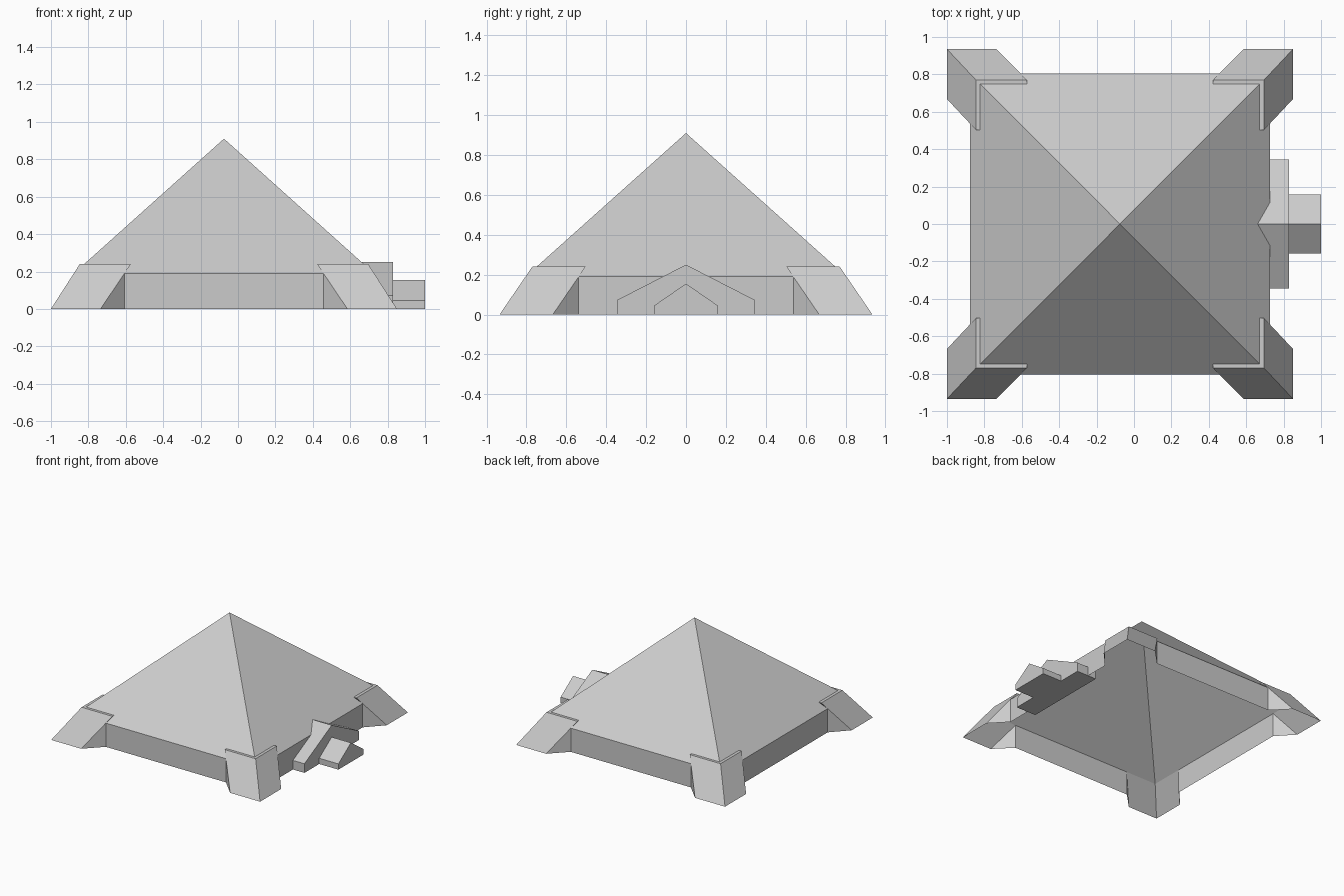
import bpy
import bmesh
from mathutils import Vector

if "Cube" in bpy.data.objects:
    bpy.data.objects.remove(bpy.data.objects["Cube"])

CX = -0.075                 # centre of the main building
WX, WY = 0.803, 0.805       # half size at the walls / eaves
FX, FY = 0.925, 0.935       # half size at the spread of the feet
EAVE, APEX = 0.19, 0.91
LIP = 0.24                  # height where the feet meet the roof


def make(name, faces, x=CX, mirror=(False, False), outward_from=(0, 0, 0.1)):
    """Mesh object from point-loops, with every face turned away from a centre."""
    bm = bmesh.new()
    for pts in faces:
        bm.faces.new([bm.verts.new(p) for p in pts])
    bmesh.ops.remove_doubles(bm, verts=bm.verts, dist=1e-5)
    bm.normal_update()
    c = Vector(outward_from)
    for f in bm.faces:
        if f.normal.dot(f.calc_center_median() - c) < 0:
            f.normal_flip()
    mesh = bpy.data.meshes.new(name)
    bm.to_mesh(mesh)
    bm.free()
    ob = bpy.data.objects.new(name, mesh)
    ob.location.x = x
    bpy.context.collection.objects.link(ob)
    if any(mirror):
        m = ob.modifiers.new("Mirror", 'MIRROR')
        m.use_axis = (mirror[0], mirror[1], False)
        m.use_mirror_merge = False
    return ob


def gable(name, x0, x1, half, eave, ridge):
    """Closed gabled block running along x."""
    prof = [(-half, 0), (half, 0), (half, eave), (0, ridge), (-half, eave)]
    a = [(x0, y, z) for y, z in prof]
    b = [(x1, y, z) for y, z in prof]
    sides = [[a[i], a[(i + 1) % 5], b[(i + 1) % 5], b[i]] for i in range(5)]
    make(name, [a, b] + sides, x=0,
         outward_from=((x0 + x1) / 2, 0, eave * 0.6))


# Pyramid roof, open underneath
eaves = [(-WX, -WY, EAVE), (WX, -WY, EAVE), (WX, WY, EAVE), (-WX, WY, EAVE)]
make("pyramid_roof",
     [[eaves[i], eaves[(i + 1) % 4], (0, 0, APEX)] for i in range(4)])

# Low walls between the feet
ax, by = 0.532, 0.538       # where walls meet the feet
make("front_and_back_walls",
     [[(-ax, WY, 0), (ax, WY, 0), (ax, WY, EAVE), (-ax, WY, EAVE)]],
     mirror=(False, True))
make("side_walls",
     [[(WX, -by, 0), (WX, by, 0), (WX, by, EAVE), (WX, -by, EAVE)]],
     mirror=(True, False))

# Splayed corner feet: one corner, mirrored to the other three
t = LIP / EAVE
lx, ly = FX + (WX - FX) * t, FY + (WY - FY) * t     # half size at the lip
k = (APEX - LIP) / (APEX - EAVE)
rx, ry = WX * k, WY * k                             # roof half size at the lip
a0, b0 = 0.66, 0.668
a2, b2 = a0 + (ax - a0) * t, b0 + (by - b0) * t
C0, C2, CR = (FX, FY, 0), (lx, ly, LIP), (rx, ry, LIP)
A0, A1, A2, AR = (a0, FY, 0), (ax, WY, EAVE), (a2, ly, LIP), (a2, ry, LIP)
B0, B1, B2, BR = (FX, b0, 0), (WX, by, EAVE), (lx, b2, LIP), (rx, b2, LIP)
make("corner_feet", [
    [C0, A0, A1, A2, C2], [C0, C2, B2, B1, B0],     # sloped outer faces
    [A0, A1, (ax, WY, 0)], [B0, B1, (WX, by, 0)],   # upright cheeks
    [A2, AR, CR, C2], [B2, BR, CR, C2],             # narrow top lip
    [A1, A2, AR], [B1, B2, BR],                     # lip ends
], mirror=(True, True))

# Stepped gabled entrance
gable("entrance_block", 0.655, 0.83, 0.345, 0.073, 0.25)
gable("entrance_porch", 0.83, 1.0, 0.158, 0.046, 0.155)
